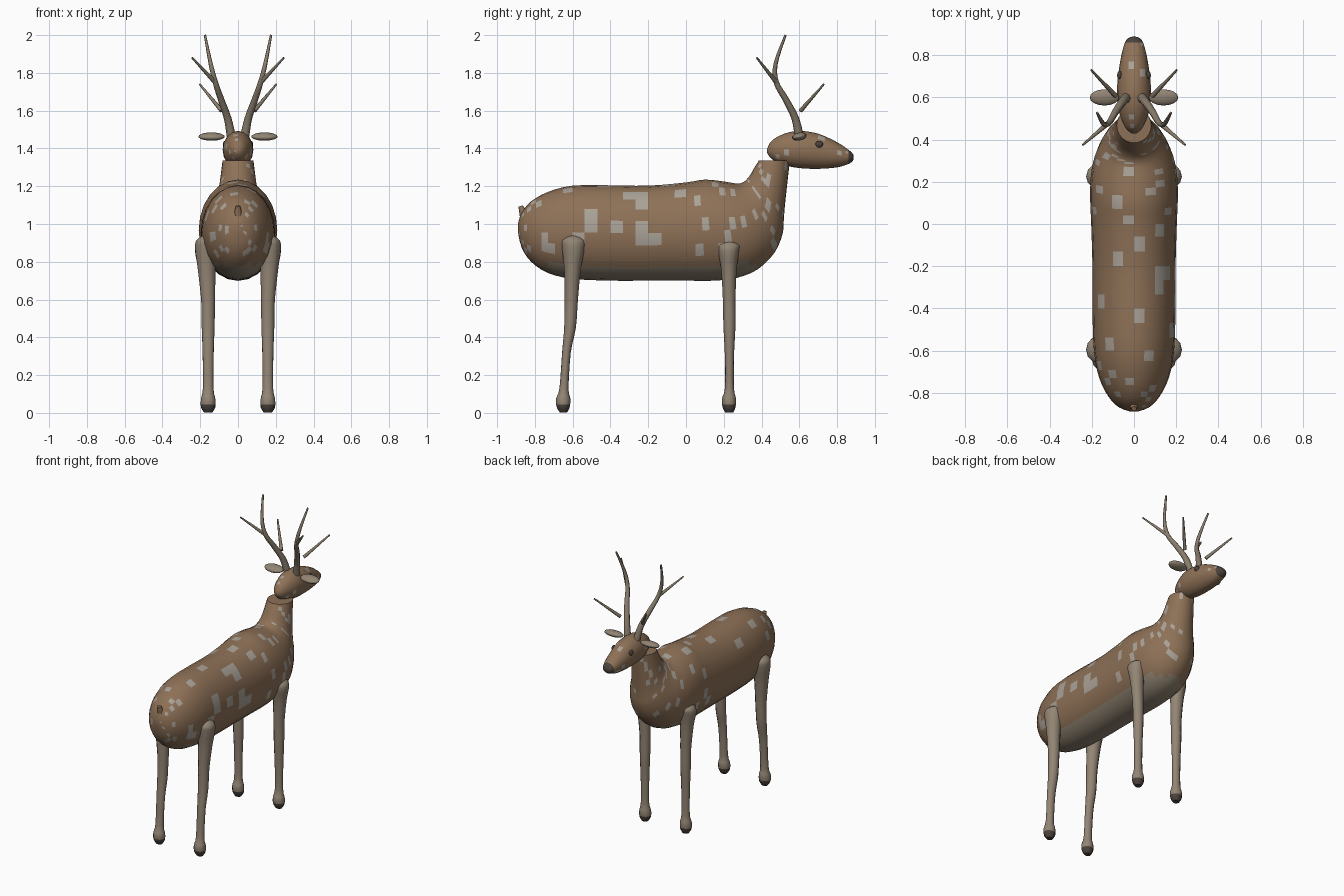
import bpy, bmesh, math, random
from mathutils import Vector

if "Cube" in bpy.data.objects:
    bpy.data.objects.remove(bpy.data.objects["Cube"])

random.seed(4)


def material(name, rgb):
    m = bpy.data.materials.new(name)
    m.diffuse_color = (*rgb, 1)
    m.use_nodes = True
    m.node_tree.nodes["Principled BSDF"].inputs["Base Color"].default_value = m.diffuse_color
    return m


COAT = material("coat", (0.27, 0.165, 0.095))
SPOT = material("spots", (0.40, 0.36, 0.31))
BELLY = material("belly", (0.27, 0.22, 0.16))
LEG = material("leg_hair", (0.29, 0.235, 0.175))
DARK = material("hoof_and_nose", (0.07, 0.055, 0.045))
ANTLER = material("antler", (0.25, 0.205, 0.15))


def smooth(ob, angle=50):
    bpy.ops.object.select_all(action='DESELECT')
    ob.select_set(True)
    bpy.context.view_layer.objects.active = ob
    bpy.ops.object.shade_smooth_by_angle(angle=math.radians(angle))


def refine(rows, n):
    """Catmull-Rom interpolation between rows of numbers."""
    out = []
    for i in range(len(rows) - 1):
        p0, p1 = rows[max(i - 1, 0)], rows[i]
        p2, p3 = rows[i + 1], rows[min(i + 2, len(rows) - 1)]
        for k in range(n):
            t = k / n
            out.append([0.5 * (2*b + (c-a)*t + (2*a-5*b+4*c-d)*t*t + (3*b-a-3*c+d)*t**3)
                        for a, b, c, d in zip(p0, p1, p2, p3)])
    return out + [rows[-1]]


def loft(name, rows, sides, mats, pick, steps=3, cx=0.0):
    """Each row: y,z of one ring edge, y,z of the opposite edge, half width in x."""
    bm = bmesh.new()
    rings = []
    for ay, az, by, bz, w in refine(rows, steps):
        ring = []
        for k in range(sides):
            t = 2 * math.pi * k / sides
            c = math.cos(t) / 2
            ring.append(bm.verts.new((cx + w * math.sin(t),
                                      (ay + by) / 2 + (ay - by) * c,
                                      (az + bz) / 2 + (az - bz) * c)))
        rings.append(ring)
    for a, b in zip(rings, rings[1:]):
        for k in range(sides):
            j = (k + 1) % sides
            bm.faces.new((a[k], a[j], b[j], b[k]))
    bm.faces.new(rings[0])
    bm.faces.new(rings[-1][::-1])
    bmesh.ops.recalc_face_normals(bm, faces=bm.faces)
    for f in bm.faces:
        f.material_index = pick(f.calc_center_median())
    me = bpy.data.meshes.new(name)
    bm.to_mesh(me)
    bm.free()
    for m in mats:
        me.materials.append(m)
    ob = bpy.data.objects.new(name, me)
    bpy.context.collection.objects.link(ob)
    smooth(ob)
    return ob


def ellipsoid(name, loc, scale, mat, rot=(0, 0, 0)):
    bpy.ops.mesh.primitive_uv_sphere_add(segments=16, ring_count=10, location=loc, rotation=rot)
    ob = bpy.context.object
    ob.name = name
    ob.scale = scale
    ob.data.materials.append(mat)
    smooth(ob)


def rod(name, pts, radii):
    cu = bpy.data.curves.new(name, 'CURVE')
    cu.dimensions = '3D'
    cu.bevel_depth = 1.0
    cu.bevel_resolution = 2
    cu.use_fill_caps = True
    rows = refine([(*p, r) for p, r in zip(pts, radii)], 4)
    sp = cu.splines.new('POLY')
    sp.points.add(len(rows) - 1)
    for q, r in zip(sp.points, rows):
        q.co = (*r[:3], 1)
        q.radius = r[3]
    cu.materials.append(ANTLER)
    bpy.context.collection.objects.link(bpy.data.objects.new(name, cu))


# Body and neck in one tube, with scattered pale spots and a light belly
def body_colour(c):
    if c.z < 0.79 and c.y < 0.42:
        return 2
    return 1 if random.random() < 0.13 and c.z > 0.84 and abs(c.x) > 0.02 else 0


loft("body", [
    (-.89, 1.00, -.89, .96, .015), (-.87, 1.06, -.87, .875, .07),
    (-.82, 1.12, -.82, .80, .12), (-.73, 1.17, -.73, .74, .165),
    (-.60, 1.203, -.60, .71, .19), (-.40, 1.205, -.40, .70, .197),
    (-.20, 1.203, -.20, .70, .197), (0, 1.22, 0, .70, .203),
    (.10, 1.235, .15, .70, .208), (.20, 1.225, .27, .715, .204),
    (.27, 1.214, .38, .76, .185), (.30, 1.22, .47, .85, .155),
    (.32, 1.235, .512, .95, .128), (.34, 1.26, .518, 1.03, .11),
    (.36, 1.295, .528, 1.14, .097), (.385, 1.335, .55, 1.335, .082),
], 24, [COAT, SPOT, BELLY], body_colour)


# Head with dark muzzle tip
def head_colour(c):
    if c.y > 0.855:
        return 2
    return 1 if random.random() < 0.08 and c.z > 1.33 else 0


loft("head", [
    (.43, 1.40, .43, 1.375, .012), (.455, 1.442, .455, 1.343, .04),
    (.52, 1.478, .52, 1.312, .068), (.60, 1.493, .60, 1.296, .081),
    (.70, 1.478, .70, 1.292, .076), (.80, 1.433, .80, 1.300, .06),
    (.86, 1.393, .86, 1.318, .043), (.882, 1.373, .882, 1.333, .026),
    (.888, 1.358, .888, 1.347, .008),
], 16, [COAT, SPOT, DARK], head_colour)

# Tail stub
bpy.ops.mesh.primitive_cone_add(vertices=8, radius1=.028, radius2=.012, depth=.075,
                                location=(0, -.863, 1.06), rotation=(.35, 0, 0))
tail = bpy.context.object
tail.name = "tail"
tail.data.materials.append(COAT)
smooth(tail)

FRONT = [(.215, .915, .235, .915, .01), (.172, .89, .284, .89, .048),
         (.17, .85, .28, .85, .057), (.186, .76, .268, .76, .045),
         (.195, .60, .262, .60, .036), (.198, .46, .262, .46, .034),
         (.206, .30, .254, .30, .029), (.206, .13, .254, .13, .028),
         (.19, .075, .265, .075, .038), (.194, .03, .262, .03, .038),
         (.208, .002, .25, .002, .022)]
REAR = [(-.61, .943, -.585, .943, .01), (-.655, .915, -.538, .915, .05),
        (-.656, .87, -.536, .87, .057), (-.645, .76, -.557, .76, .047),
        (-.642, .60, -.572, .60, .037), (-.645, .45, -.583, .45, .034),
        (-.656, .32, -.61, .32, .029), (-.67, .13, -.622, .13, .028),
        (-.688, .075, -.612, .075, .038), (-.684, .03, -.616, .03, .038),
        (-.668, .002, -.63, .002, .022)]

for s, side in ((1, "right"), (-1, "left")):
    # Legs with dark hooves, leaning slightly outward at the hip
    for name, rows in (("front_leg", FRONT), ("rear_leg", REAR)):
        leg = loft(f"{name}_{side}", rows, 12, [LEG, DARK],
                   lambda c: 1 if c.z < .05 else 0, cx=s * .158)
        for v in leg.data.vertices:
            v.co.x += s * .012 * max(0, min(1, (v.co.z - .6) / .25))
    # Ears and eyes
    ellipsoid(f"ear_{side}", (s * .14, .60, 1.463), (.07, .039, .021), LEG, (.2, 0, 0))
    ellipsoid(f"eye_{side}", (s * .068, .705, 1.422), (.012, .02, .018), DARK)
    # Antlers: main beam, rear tine, loose front tine
    rod(f"antler_beam_{side}",
        [(s * .035, .60, 1.46), (s * .055, .578, 1.56), (s * .09, .528, 1.66),
         (s * .12, .478, 1.75), (s * .145, .475, 1.85), (s * .175, .527, 2.0)],
        [.024, .02, .017, .014, .011, .006])
    rod(f"antler_rear_tine_{side}",
        [(s * .122, .478, 1.75), (s * .243, .375, 1.88)], [.012, .005])
    rod(f"antler_front_tine_{side}",
        [(s * .087, .607, 1.60), (s * .203, .73, 1.74)], [.012, .005])
